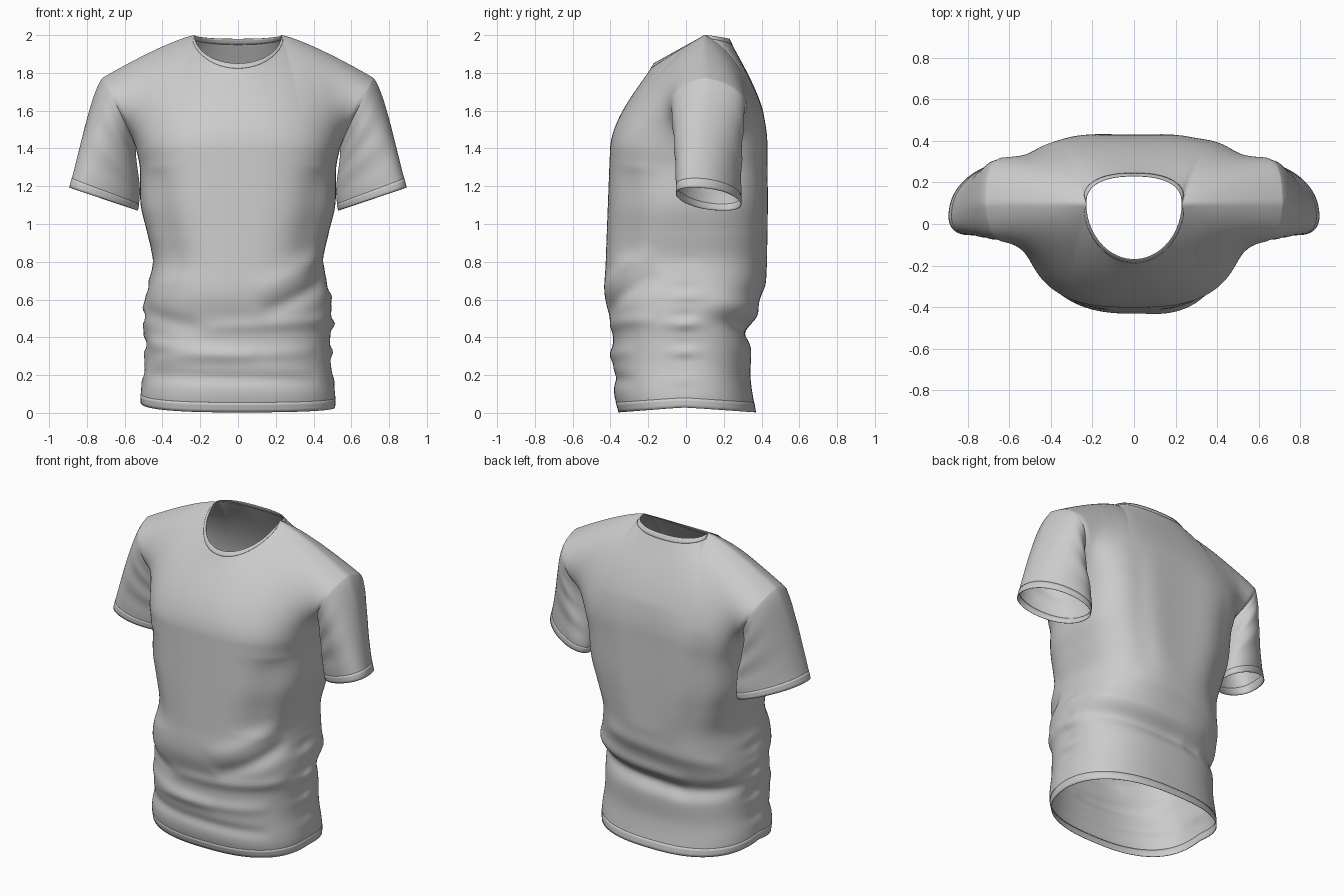
import bpy, bmesh, math
from mathutils import Vector as V

if "Cube" in bpy.data.objects:
    bpy.data.objects.remove(bpy.data.objects["Cube"])

N, LOW, UP, UN = 50, 80, 40, 0.36      # half columns, rows below/above armpit, neck share of the width
PIT = 1.40                             # armpit height

# profiles: (height, value)
WIDTH = [(0, .51), (.1, .515), (.25, .495), (.4, .492), (.5, .5), (.62, .488), (.8, .452),
         (.95, .48), (1.1, .515), (1.3, .52), (1.4, .54)]
SEAM = [(0, -.01), (.5, .0), (1.0, .035), (1.4, .12)]
FRONT = [(0, -.355), (.1, -.38), (.3, -.385), (.45, -.39), (.62, -.43), (.8, -.425), (1.2, -.41), (1.4, -.402)]
BACK = [(0, .37), (.18, .342), (.33, .345), (.43, .335), (.52, .365), (.62, .395), (.75, .425), (1.0, .44), (1.4, .438)]

# cloth folds: u1, z1, u2, z2, width, height
FRONT_FOLDS = [(.1, .53, .85, .73, .045, -.022), (.05, .64, .8, .86, .05, .012), (-.85, .38, .1, .30, .04, .013),
               (-.8, .2, .6, .17, .035, -.014), (-.7, .28, .6, .33, .035, .010), (-.9, .55, -.2, .45, .045, -.013),
               (-.2, .45, .8, .5, .035, .012), (-.55, 1.3, -.5, .7, .12, -.02), (.55, 1.3, .5, .8, .12, -.02)]
BACK_FOLDS = [(.95, .5, -.3, .40, .045, -.025), (-.1, .4, -.9, .45, .045, -.02), (.9, .6, -.3, .49, .045, .016),
              (.4, .72, -.7, .6, .05, .010), (.25, 1.6, .3, .7, .07, -.010), (0, 1.6, 0, .8, .07, -.010),
              (-.4, 1.5, -.35, .7, .08, -.010)]


def curve(pts, z):
    """Smooth interpolation through a profile."""
    z = min(max(z, pts[0][0]), pts[-1][0])
    k = 0
    while k < len(pts) - 2 and z > pts[k + 1][0]:
        k += 1
    def slope(i):
        a, b = pts[max(i - 1, 0)], pts[min(i + 1, len(pts) - 1)]
        return (b[1] - a[1]) / (b[0] - a[0])
    h = pts[k + 1][0] - pts[k][0]
    t = (z - pts[k][0]) / h
    return ((2*t**3 - 3*t*t + 1) * pts[k][1] + (t**3 - 2*t*t + t) * h * slope(k)
            + (3*t*t - 2*t**3) * pts[k + 1][1] + (t**3 - t*t) * h * slope(k + 1))


def smooth(t):
    t = min(max(t, 0), 1)
    return t*t*(3 - 2*t)


def bezier(a, b, c, d, t):
    s = 1 - t
    return a*s**3 + b*(3*s*s*t) + c*(3*s*t*t) + d*t**3


def ring_point(side, u, z):
    """Torso cross-section: half oval, squarer at the chest; side -1 front, +1 back."""
    f = abs(u) * math.pi / 2
    e = .8 - (.09 if side < 0 else .18) * smooth((z - .5) / .9)
    ys = curve(SEAM, z)
    depth = curve(FRONT if side < 0 else BACK, z) - ys
    x = curve(WIDTH, z) * math.sin(f)**e
    return V((math.copysign(x, u), ys + depth * max(math.cos(f), 0)**e if abs(u) < 1 else ys, z))


def top_point(side, u):
    """Neckline, then shoulder seam."""
    a = abs(u)
    if a <= UN:
        t = a / UN * math.pi / 2
        c = max(math.cos(t), 0) if a < UN - 1e-6 else 0
        p = (.23*math.sin(t), .1 - .27*c, 2 - .15*c) if side < 0 else (.23*math.sin(t)**.85, .1 + .13*c**.8, 2 - .02*c)
    else:
        s = (a - UN) / (1 - UN)
        p = (.23 + .485*s, .1, 2 - .225*s**1.25)
    return V((math.copysign(p[0], u), p[1], p[2]))


def upper_handle(side, u):
    """Control point that shapes the cloth just below the neckline / shoulder."""
    a, sg = abs(u), math.copysign(1, u)
    n = smooth(a / (1.3 * UN))
    if side < 0:
        h = V((0, -.09, -.15)).lerp(V((.02*sg, -.18, -.045)), n).lerp(V((-.02*sg, -.29, -.06)), a**5)
    else:
        h = V((0, .06, -.15)).lerp(V((.02*sg, .15, -.04)), n).lerp(V((0, .33, -.06)), a**3)
    return top_point(side, u) + h


def yoke_point(side, u, t):
    """Chest to neckline / shoulder; the outermost column is the armhole edge."""
    a, sg = abs(u), math.copysign(1, u)
    if side < 0:
        h0 = V((0, .01, .17)).lerp(V((.03*sg, -.2, .10)), a**5)
    else:
        h0 = V((0, 0, .25)).lerp(V((.04*sg, .2, .11)), a**3)
    # averaged control points keep the neck corner from creasing the chest
    wide = min(.18, 1 - a)
    c = sum((upper_handle(side, u + wide * k / 3) for k in range(-3, 4)), V((0, 0, 0))) / 7
    p = ring_point(side, u, PIT)
    return bezier(p, p + h0, c, top_point(side, u), t)


def drape(side, u, p):
    """Push a point in or out along the cloth folds."""
    d = 0
    for u1, z1, u2, z2, w, h in (FRONT_FOLDS if side < 0 else BACK_FOLDS):
        a, b, q = V((u1*.6, z1)), V((u2*.6, z2)), V((u*.6, p.z))
        t = min(max((q - a).dot(b - a) / (b - a).length_squared, 0), 1)
        d += h * (1 - (2*t - 1)**4) * math.exp(-((q - a.lerp(b, t)).length / w)**2)
    d *= 1 - u**8
    crinkle = math.sin(44*p.z + (1.3 if u < 0 else 0)) + .5*math.sin(83*p.z)
    d += .010 * u**12 * crinkle * math.exp(-((p.z - .45) / .25)**2)
    out = V((p.x, p.y - .03, 0)).normalized()
    return p + out * d


def panel(side):
    rows = []
    us = [i / N for i in range(-N, N + 1)]
    for j in range(LOW):
        row = []
        for u in us:
            hem = .003 + (.05 if u < 0 else .025) * u*u
            row.append(drape(side, u, ring_point(side, u, hem + (PIT - hem) * j / LOW)))
        rows.append(row)
    for j in range(UP + 1):
        rows.append([drape(side, u, yoke_point(side, u, j / UP)) for u in us])
    return rows


def make(name, grids, closed=False, thick=0):
    """Mesh from one or more grids of points, welded where they meet."""
    bm = bmesh.new()
    for rows in grids:
        vs = [[bm.verts.new(p) for p in r] for r in rows]
        m = len(rows[0])
        for r0, r1 in zip(vs, vs[1:]):
            for i in range(m if closed else m - 1):
                k = (i + 1) % m
                bm.faces.new((r0[i], r0[k], r1[k], r1[i]))
    bmesh.ops.remove_doubles(bm, verts=bm.verts, dist=.0004)
    bmesh.ops.recalc_face_normals(bm, faces=bm.faces)
    me = bpy.data.meshes.new(name)
    bm.to_mesh(me)
    bm.free()
    me.shade_smooth()
    ob = bpy.data.objects.new(name, me)
    bpy.context.collection.objects.link(ob)
    if thick:
        mod = ob.modifiers.new("thickness", 'SOLIDIFY')
        mod.thickness, mod.offset = thick, 0


# torso
front, back = panel(-1), panel(1)
make("shirt_body", [front, back])

# bottom hem and neck band
make("bottom_hem", [front[:4], back[:4]], thick=.003)
k = round(UN * N)
make("neck_band", [[r[N - k:N + k + 1] for r in g[-4:]] for g in (front, back)], thick=.003)

# sleeves
for sg, name in ((1, "right"), (-1, "left")):
    col = 2*N if sg > 0 else 0
    hole = [front[LOW + j][col] for j in range(UP + 1)] + [back[LOW + j][col] for j in range(UP - 1, 0, -1)]
    # cuff oval: centre, outward axis, backward axis
    centre, axis, across = V((.712, .12, 1.132)), V((.178, -.052, .06)), V((-.022, .163, -.008))
    STEPS = 36
    cols = []
    for i, p in enumerate(hole):
        t = i / UP if i <= UP else 2 - i / UP
        side = -1 if i <= UP else 1
        c = centre - axis * math.cos(math.pi*t) + across * side * max(math.sin(math.pi*t), 0)**.85
        c.x *= sg
        h0 = V((.005, 0, -.10)).lerp(V((.06, 0, -.06)), t)
        h1 = V((-.035, 0, .14)).lerp(V((-.05, 0, .19)), t)
        h0.x *= sg
        h1.x *= sg
        line = [bezier(p, p + h0, c + h1, c, s / STEPS) for s in range(STEPS + 1)]
        # soft pinches below the armpit
        for s, q in enumerate(line):
            v = s / STEPS
            q.y += side * .006 * math.sin(22*v + 3*t) * math.sin(math.pi*v) * math.sin(math.pi*t) * (1 - t)
        cols.append(line)
    rows = [list(r) for r in zip(*cols)]
    make("sleeve_" + name, [rows], closed=True)
    make("cuff_" + name, [rows[-4:]], closed=True, thick=.003)
